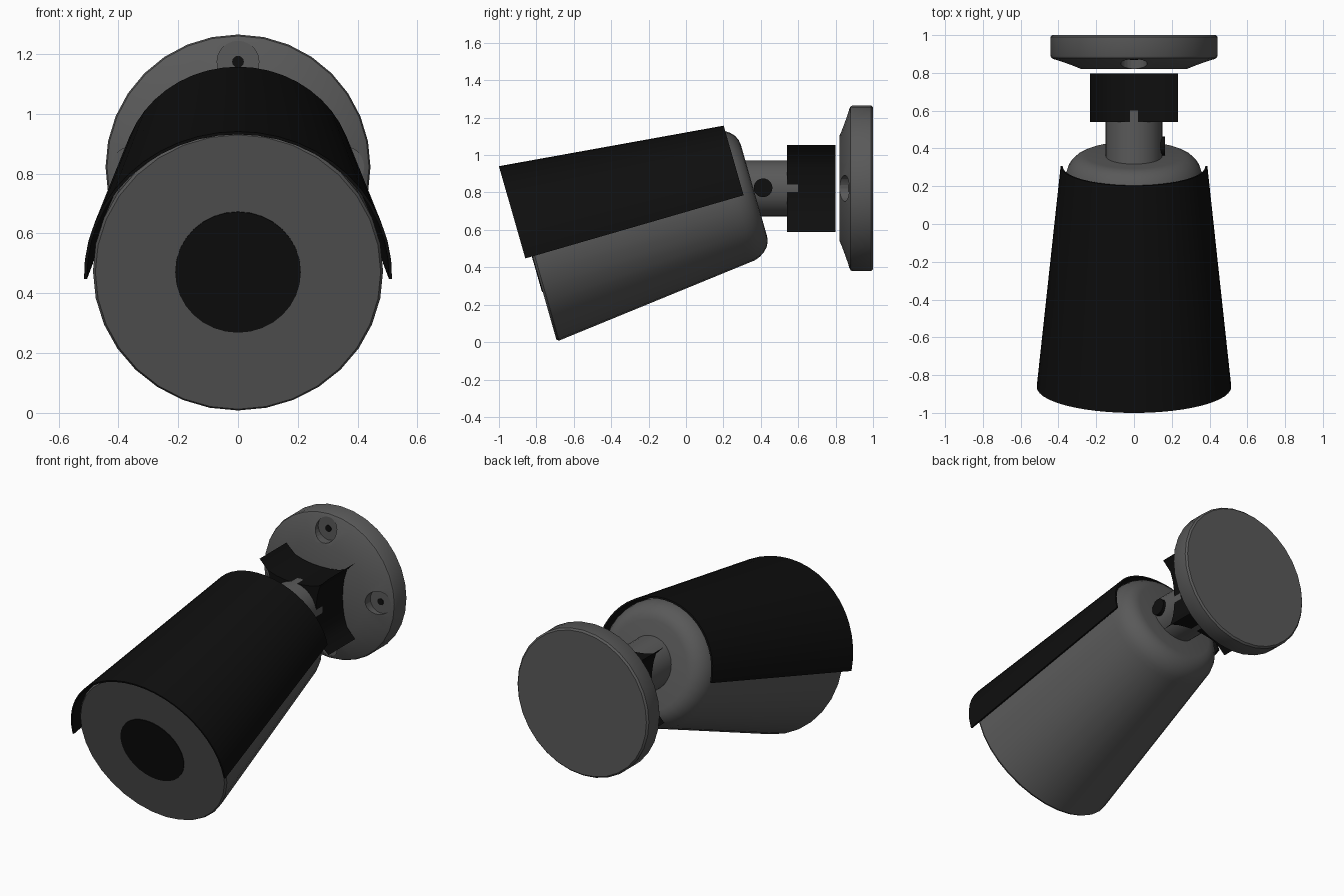
import bpy, bmesh, math

if "Cube" in bpy.data.objects:
    bpy.data.objects.remove(bpy.data.objects["Cube"])

TILT = math.radians(16)
HEAD = (0, -0.824, 0.471)      # centre of the camera's front face
MOUNT_Z = 0.822                # height of the wall mount axis


def material(name, v):
    m = bpy.data.materials.new(name)
    m.diffuse_color = (v, v, v, 1)
    m.use_nodes = True
    m.node_tree.nodes["Principled BSDF"].inputs["Base Color"].default_value = m.diffuse_color
    return m


grey = material("dark_grey", 0.1)
black = material("black", 0.0045)


def finish(name, bm, mats, loc=(0, 0, 0), tilt=0.0):
    bmesh.ops.remove_doubles(bm, verts=bm.verts, dist=1e-5)
    bmesh.ops.recalc_face_normals(bm, faces=bm.faces)
    me = bpy.data.meshes.new(name)
    bm.to_mesh(me)
    bm.free()
    ob = bpy.data.objects.new(name, me)
    bpy.context.collection.objects.link(ob)
    for m in mats:
        me.materials.append(m)
    ob.location = loc
    ob.rotation_euler.x = tilt
    return ob


def smooth(ob, angle=30):
    bpy.ops.object.select_all(action='DESELECT')
    ob.select_set(True)
    bpy.context.view_layer.objects.active = ob
    bpy.ops.object.shade_smooth_by_angle(angle=math.radians(angle))


def loft(bm, loops):
    """Join closed loops of points with quads."""
    rows = [[bm.verts.new(p) for p in loop] for loop in loops]
    n = len(rows[0])
    for a, b in zip(rows, rows[1:]):
        for i in range(n):
            j = (i + 1) % n
            bm.faces.new((a[i], a[j], b[j], b[i]))
    return rows


def lathe_into(bm, profile, seg=32, cx=0.0, cz=0.0):
    """Turn (radius, y) points round the y axis and cap both ends."""
    loops = [[(cx + r * math.sin(2 * math.pi * i / seg), y,
               cz + r * math.cos(2 * math.pi * i / seg)) for i in range(seg)]
             for r, y in profile]
    rows = loft(bm, loops)
    bm.faces.new(rows[0])
    bm.faces.new(rows[-1])


def lathe(name, profile, mat, loc=(0, 0, 0), tilt=0.0, seg=32):
    bm = bmesh.new()
    lathe_into(bm, profile, seg)
    ob = finish(name, bm, [mat], loc, tilt)
    smooth(ob)
    return ob


# Camera body: tapered barrel with a rounded back
fillet = [(0.255 + 0.110 * math.cos(t), 1.10 + 0.135 * math.sin(t))
          for t in (math.radians(a) for a in range(0, 91, 15))]
lathe("camera_body", [(0.477, 0.0), (0.485, 0.012)] + fillet, grey, HEAD, TILT)

# Lens window: thin dark disc on the front face
lathe("lens", [(0.21, -0.004), (0.21, 0.003)], black, HEAD, TILT)

# Sun shield: thin half cone over the body, lined in grey
STEPS = 24


def shield_loop(y, r):
    angles = [math.radians(-1.5 + 183 * i / STEPS) for i in range(STEPS + 1)]
    outer = [(1.03 * r * math.cos(a), y, r * math.sin(a)) for a in angles]
    q = r - 0.01
    inner = [(1.03 * q * math.cos(a), y, q * math.sin(a)) for a in reversed(angles)]
    return outer + inner


bm = bmesh.new()
rows = loft(bm, [shield_loop(-0.04, 0.50), shield_loop(1.175, 0.377)])
for f in bm.faces:             # lining faces use the inner half of each loop
    f.material_index = int(all(v.index >= 0 for v in f.verts) and
                           all(v in rows[0][STEPS + 1:] or v in rows[1][STEPS + 1:]
                               for v in f.verts))
for row in rows:               # end rims
    for i in range(STEPS):
        k = 2 * STEPS + 1 - i
        bm.faces.new((row[i], row[i + 1], row[k - 1], row[k]))
smooth(finish("sun_shield", bm, [black, grey], HEAD, TILT))

# Arm between body and knuckle
lathe("arm", [(0.15, 0.25), (0.15, 0.60)], grey, (0, 0, MOUNT_Z))

# Adjusting screw on the right side of the arm
screw = lathe("adjusting_screw", [(0.05, 0.0), (0.05, 0.03)], black,
              (0.165, 0.412, MOUNT_Z + 0.003), seg=24)
screw.rotation_euler.z = math.radians(90)

# Knuckle: four-pointed block with hollowed sides
HALF, DIP, SIDE = 0.232, 0.085, 8
outline = []
for quarter in range(4):
    c, s = math.cos(quarter * math.pi / 2), math.sin(quarter * math.pi / 2)
    for i in range(SIDE):
        t = -1 + 2 * i / SIDE
        x, z = HALF * t, HALF - DIP * math.sqrt(1 - t * t)
        outline.append((x * c + z * s, -x * s + z * c))
bm = bmesh.new()
rows = loft(bm, [[(x, y, z) for x, z in outline] for y in (0.54, 0.798)])
for row, y in zip(rows, (0.54, 0.798)):
    mid = bm.verts.new((0, y, 0))
    for i in range(len(row)):
        bm.faces.new((row[i], row[(i + 1) % len(row)], mid))
smooth(finish("knuckle", bm, [black], (0, 0, MOUNT_Z)), 35)

# Wall plate: disc with a sloping front rim and four screw recesses
plate = lathe("wall_plate", [(0.28, 0.82), (0.425, 0.873), (0.438, 0.88), (0.443, 0.89),
                             (0.443, 0.99), (0.433, 1.0)], grey, (0, 0, MOUNT_Z))
spots = [(0.352 * math.sin(k * math.pi / 2), 0.352 * math.cos(k * math.pi / 2))
         for k in range(4)]
bm = bmesh.new()
for x, z in spots:
    lathe_into(bm, [(0.07, 0.75), (0.07, 0.872)], 24, x, z)
cutter = finish("recess_cutter", bm, [grey], (0, 0, MOUNT_Z))
cutter.hide_render = True
mod = plate.modifiers.new("recesses", 'BOOLEAN')
mod.operation = 'DIFFERENCE'
mod.solver = 'EXACT'
mod.object = cutter
bpy.context.view_layer.objects.active = plate
bpy.ops.object.modifier_apply(modifier=mod.name)
bpy.data.objects.remove(cutter)
smooth(plate)

# Small dark screw holes in the recesses
bm = bmesh.new()
for x, z in spots:
    lathe_into(bm, [(0.02, 0.868), (0.02, 0.874)], 12, x, z)
finish("screw_holes", bm, [black], (0, 0, MOUNT_Z))
